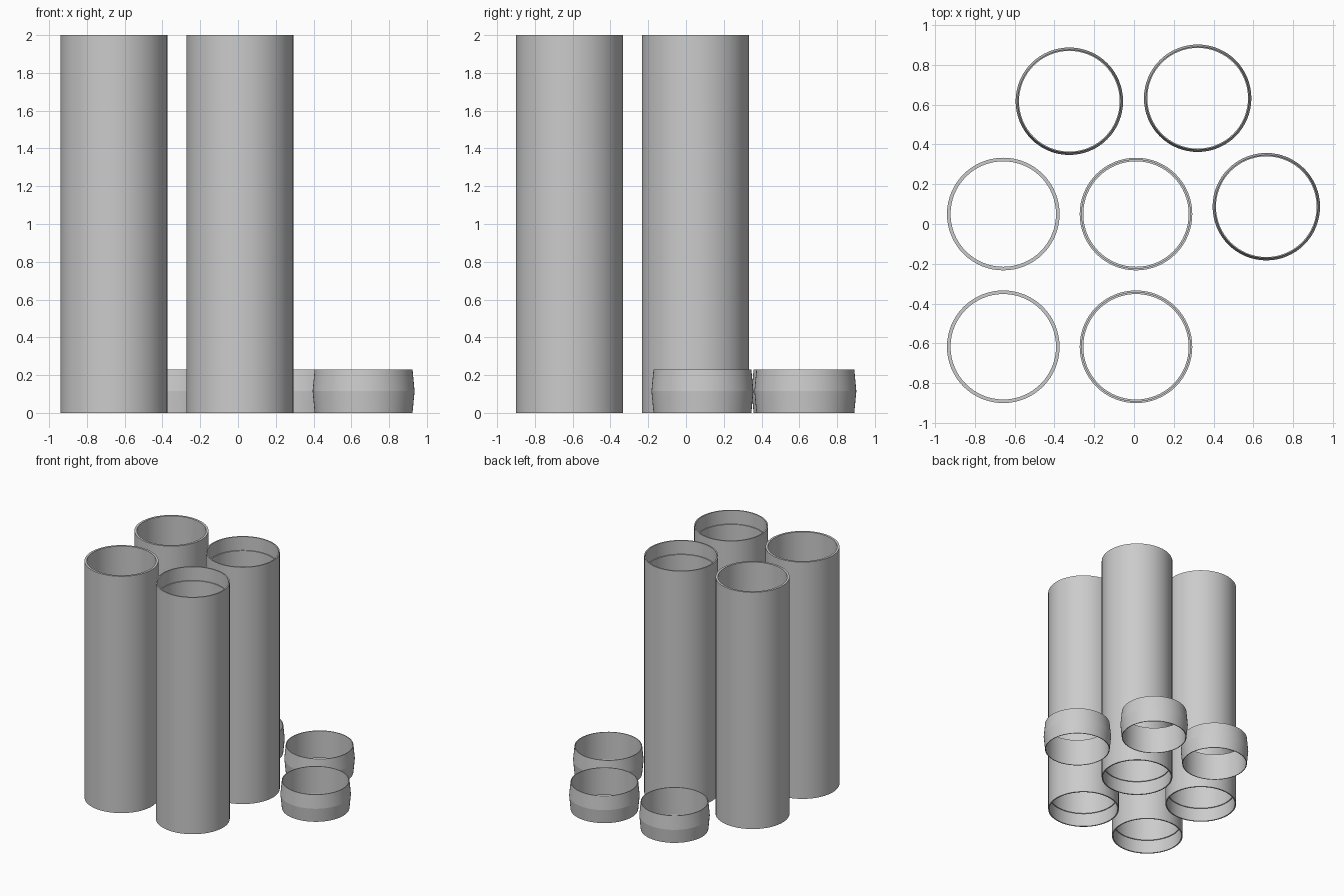
import bpy
import bmesh
import math

if "Cube" in bpy.data.objects:
    bpy.data.objects.remove(bpy.data.objects["Cube"])

SEGMENTS = 64
grey = bpy.data.materials.new("plain grey")
grey.diffuse_color = (0.6, 0.6, 0.6, 1)
grey.use_nodes = True
grey.node_tree.nodes["Principled BSDF"].inputs["Base Color"].default_value = grey.diffuse_color


def ring(name, profile, x, y):
    """Revolve a closed (radius, height) profile around z."""
    bm = bmesh.new()
    loops = []
    for i in range(SEGMENTS):
        a = 2 * math.pi * i / SEGMENTS
        loops.append([bm.verts.new((r * math.cos(a), r * math.sin(a), z))
                      for r, z in profile])
    n = len(profile)
    for i in range(SEGMENTS):
        a, b = loops[i], loops[(i + 1) % SEGMENTS]
        for j in range(n):
            k = (j + 1) % n
            bm.faces.new((a[j], b[j], b[k], a[k]))
    bmesh.ops.recalc_face_normals(bm, faces=bm.faces)
    mesh = bpy.data.meshes.new(name)
    bm.to_mesh(mesh)
    bm.free()
    mesh.materials.append(grey)
    obj = bpy.data.objects.new(name, mesh)
    obj.location = (x, y, 0)
    bpy.context.collection.objects.link(obj)
    bpy.ops.object.select_all(action='DESELECT')
    obj.select_set(True)
    bpy.context.view_layer.objects.active = obj
    # Low angle keeps the rims, ledges and coupler ridge crisp
    bpy.ops.object.shade_smooth_by_angle(angle=math.radians(7))


OUTER, SOCKET, BORE = 0.283, 0.273, 0.265
HEIGHT, DEPTH = 2.0, 0.115

# End tubes have a socket at the bottom; middle tubes have one at both ends
socket_bottom = [(OUTER, HEIGHT), (OUTER, 0), (SOCKET, 0), (SOCKET, DEPTH), (BORE, DEPTH)]
end_profile = socket_bottom + [(BORE, HEIGHT)]
middle_profile = socket_bottom + [(BORE, HEIGHT - DEPTH), (SOCKET, HEIGHT - DEPTH),
                                  (SOCKET, HEIGHT)]
for y, row in ((-0.617, "front"), (0.05, "back")):
    ring(f"{row}_end_tube", end_profile, -0.657, y)
    ring(f"{row}_middle_tube", middle_profile, 0.01, y)

# Short couplers, widest at mid height
coupler_profile = [(0.259, 0), (0.27, DEPTH), (0.259, 2 * DEPTH),
                   (0.253, 2 * DEPTH), (0.253, 0)]
for i, (x, y) in enumerate(((0.665, 0.087), (0.32, 0.632), (-0.325, 0.617))):
    ring(f"coupler_{i + 1}", coupler_profile, x, y)
